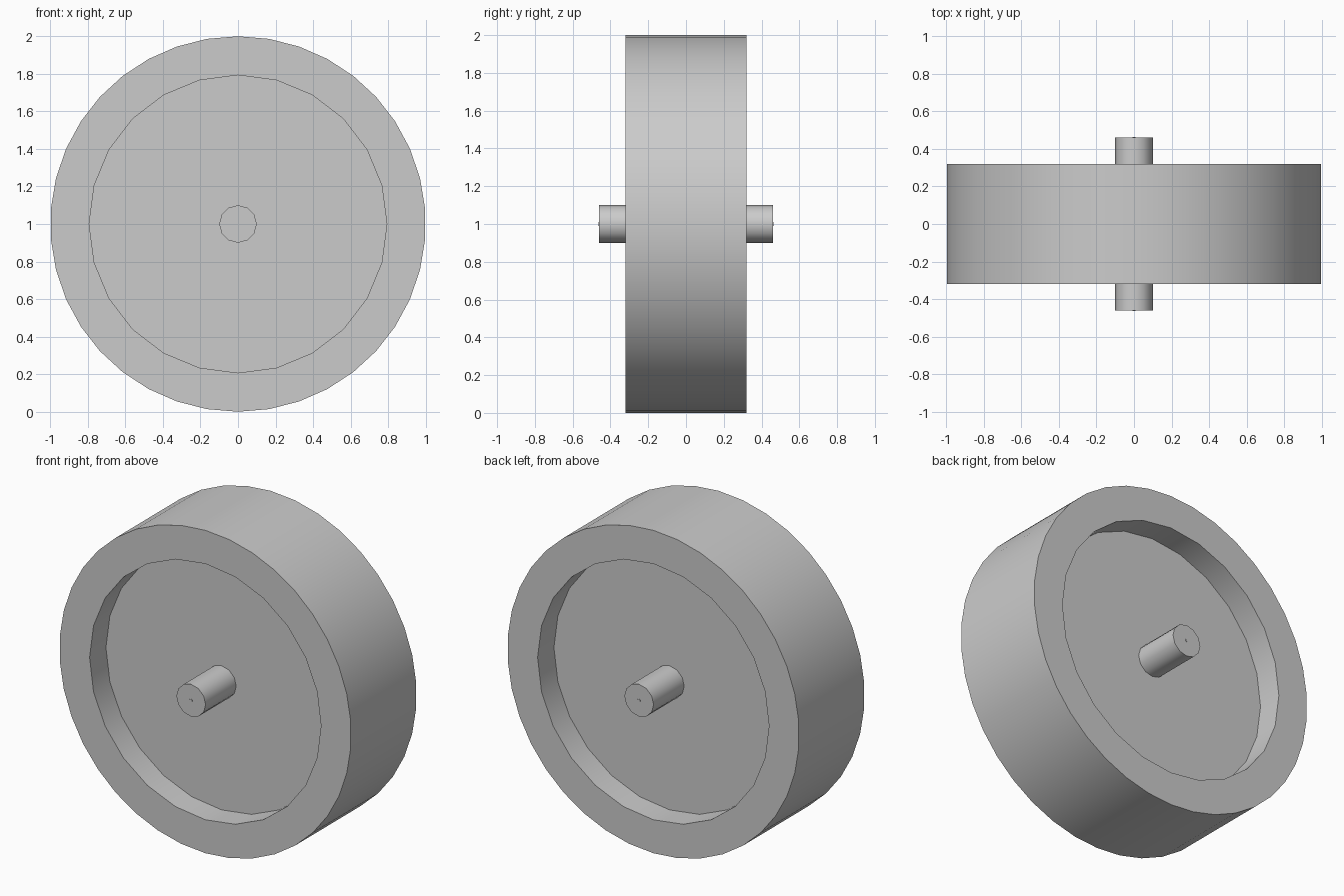
import bpy
from math import radians

if "Cube" in bpy.data.objects:
    bpy.data.objects.remove(bpy.data.objects["Cube"], do_unlink=True)

# One plain grey for everything
grey = bpy.data.materials.new("plain grey")
grey.use_nodes = True
colour = (0.6, 0.6, 0.6, 1)
grey.diffuse_color = colour
grey.node_tree.nodes["Principled BSDF"].inputs["Base Color"].default_value = colour


def drum(name, radius, length, sides, y=0):
    """Cylinder lying along y, with a corner at the top."""
    bpy.ops.mesh.primitive_cylinder_add(vertices=sides, radius=radius, depth=length,
                                        location=(0, y, 1), rotation=(radians(90), 0, 0))
    obj = bpy.context.object
    obj.name = name
    obj.data.materials.append(grey)
    return obj


def smooth(obj, angle):
    bpy.ops.object.select_all(action="DESELECT")
    obj.select_set(True)
    bpy.context.view_layer.objects.active = obj
    bpy.ops.object.shade_smooth_by_angle(angle=radians(angle))


# Wheel with a round recess cut into each side
wheel = drum("wheel", 1, 0.64, 38)
for side in (-1, 1):
    cutter = drum("recess_cutter", 0.793, 0.32, 24, side * 0.32)
    cut = wheel.modifiers.new("recess", "BOOLEAN")
    cut.operation = "DIFFERENCE"
    cut.object = cutter
    bpy.context.view_layer.objects.active = wheel
    bpy.ops.object.modifier_apply(modifier=cut.name)
    bpy.data.objects.remove(cutter, do_unlink=True)
smooth(wheel, 30)

# Axle stubs on both sides, each with a tiny centre pip
for label, side in (("front", -1), ("back", 1)):
    smooth(drum(label + "_axle", 0.1, 0.31, 12, side * 0.305), 40)
    drum(label + "_axle_pip", 0.01, 0.01, 6, side * 0.458)
